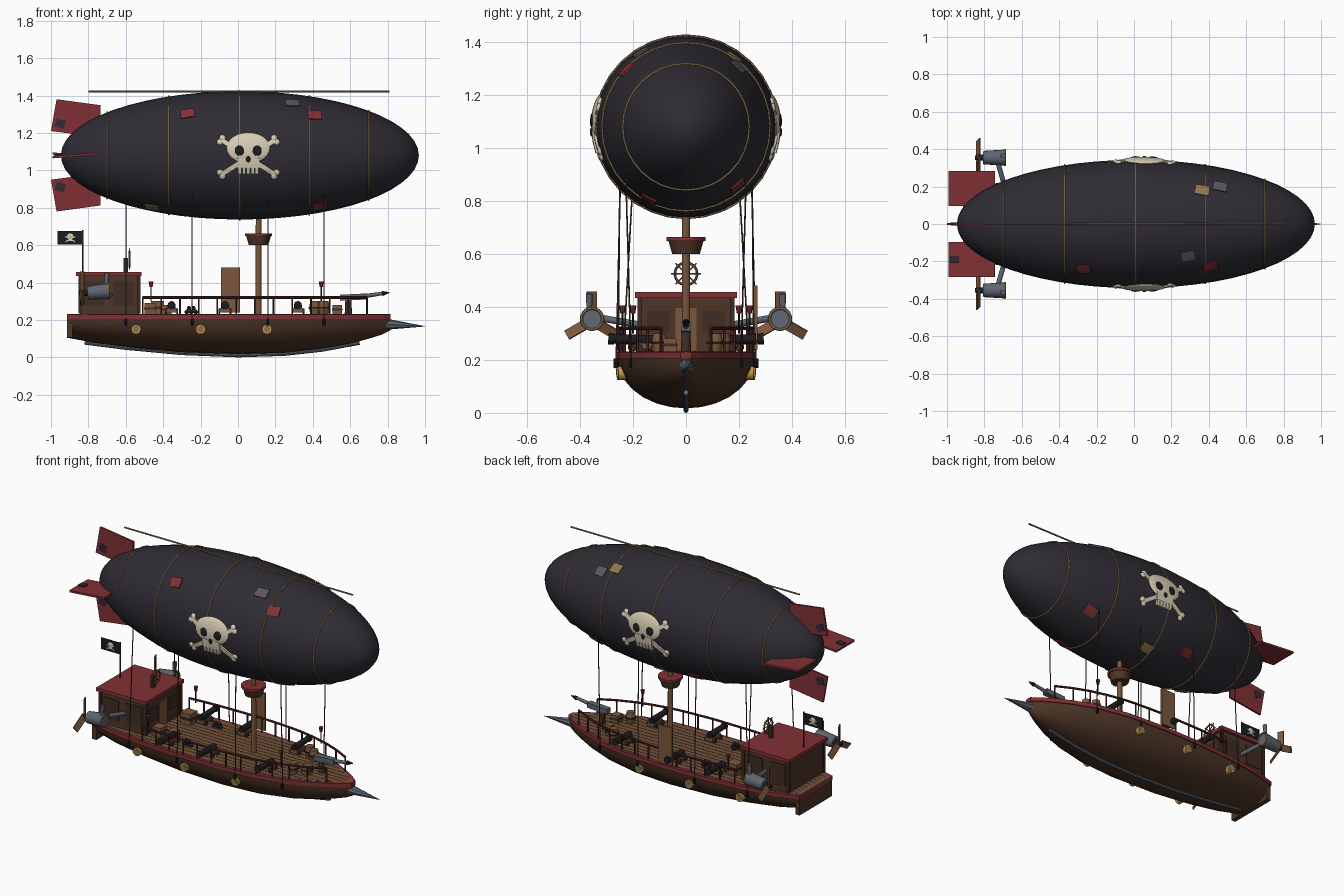
import bpy, bmesh, math
from math import sin, cos, pi, sqrt
from mathutils import Vector, Matrix

if "Cube" in bpy.data.objects:
    bpy.data.objects.remove(bpy.data.objects["Cube"])

COL = dict(cloth=(.028, .025, .034), red=(.22, .03, .035), hull=(.075, .036, .02), deck=(.17, .085, .042),
           wood=(.2, .095, .045), dark=(.05, .025, .018), rail=(.09, .02, .02), bone=(.68, .61, .45),
           gold=(.55, .32, .07), rope=(.28, .19, .08), cord=(.06, .045, .03), iron=(.012, .012, .015),
           steel=(.11, .13, .16), grey=(.1, .095, .11))
mats = {}

def finish(name, bm, col, smooth=False):
    if col not in mats:
        mats[col] = bpy.data.materials.new(col)
        mats[col].diffuse_color = (*COL[col], 1)
    bmesh.ops.recalc_face_normals(bm, faces=bm.faces)
    me = bpy.data.meshes.new(name)
    bm.to_mesh(me)
    bm.free()
    me.materials.append(mats[col])
    ob = bpy.data.objects.new(name, me)
    bpy.context.collection.objects.link(ob)
    if smooth:
        bpy.ops.object.select_all(action='DESELECT')
        ob.select_set(True)
        bpy.context.view_layer.objects.active = ob
        bpy.ops.object.shade_smooth_by_angle(angle=math.radians(40))
    return ob

def cube_bm(c, s, rot=Matrix(), cuts=0):
    bm = bmesh.new()
    bmesh.ops.create_cube(bm, size=1, matrix=Matrix.Translation(c) @ rot @ Matrix.Diagonal((*s, 1)))
    if cuts:
        bmesh.ops.subdivide_edges(bm, edges=bm.edges[:], cuts=cuts, use_grid_fill=True)
    return bm

def ball_bm(c, s, u=16, v=10):
    bm = bmesh.new()
    bmesh.ops.create_uvsphere(bm, u_segments=u, v_segments=v, radius=1,
                              matrix=Matrix.Translation(c) @ Matrix.Diagonal((*s, 1)))
    return bm

def box(name, c, s, col, rot=Matrix()):
    return finish(name, cube_bm(c, s, rot), col)

def ball(name, c, r, col):
    return finish(name, ball_bm(c, (r, r, r)), col, True)

def tube(name, p, q, r1, r2, col, seg=12):
    p, q = Vector(p), Vector(q)
    d = q - p
    bm = bmesh.new()
    bmesh.ops.create_cone(bm, cap_ends=True, segments=seg, radius1=r1, radius2=r2, depth=d.length,
                          matrix=Matrix.Translation((p + q) / 2) @ d.to_track_quat('Z', 'Y').to_matrix().to_4x4())
    return finish(name, bm, col, seg > 8)

def path(name, pts, r, col):
    for a, b in zip(pts, pts[1:]):
        tube(name, a, b, r, r, col, 8)

def prism(name, pts, offset, col):
    bm = bmesh.new()
    f = bm.faces.new([bm.verts.new(p) for p in pts])
    ext = bmesh.ops.extrude_face_region(bm, geom=[f])
    bmesh.ops.translate(bm, vec=offset, verts=[g for g in ext['geom'] if isinstance(g, bmesh.types.BMVert)])
    return finish(name, bm, col)

def torus(name, c, R, r, col, axis='X', seg=32, k=6):
    bm = bmesh.new()
    vs = []
    for i in range(seg):
        a = 2 * pi * i / seg
        for j in range(k):
            b = 2 * pi * j / k
            d, h = R + r * cos(b), r * sin(b)
            o = (h, d * cos(a), d * sin(a)) if axis == 'X' else (d * cos(a), h, d * sin(a))
            vs.append(bm.verts.new(Vector(c) + Vector(o)))
    for i in range(seg):
        for j in range(k):
            bm.faces.new([vs[(i + m) % seg * k + (j + n) % k] for m, n in ((0, 0), (1, 0), (1, 1), (0, 1))])
    return finish(name, bm, col, True)

# Balloon envelope with hoops and ridge pole
CZ = 1.08
def R(x):
    return .343 * sqrt(max(0, 1 - ((x - .01) / .957) ** 2))

bm = ball_bm((0, 0, 0), (1, 1, 1), 32, 28)
bm.transform(Matrix.Translation((.01, 0, CZ)) @ Matrix.Diagonal((.957, .343, .343, 1)) @ Matrix.Rotation(pi / 2, 4, 'Y'))
finish('envelope', bm, 'cloth', True)
for x in (-.7, -.37, .01, .38, .7):
    torus('hoop', (x, 0, CZ), R(x) + .001, .005, 'rope')
tube('ridge_pole', (-.8, 0, 1.421), (.81, 0, 1.421), .005, .005, 'rope', 8)

# Emblems and patches wrapped onto the envelope: local u along x, v around, w outward
def wrap(name, bm, cx, a, side, col):
    for v in bm.verts:
        x = cx + v.co.x
        r = R(x)
        t, r = a + v.co.y / r, r + v.co.z
        v.co = (x, side * r * cos(t), CZ + r * sin(t))
    finish(name, bm, col)

for s in (-1, 1):
    def put(name, bm, col):
        wrap(name, bm, .055, 0, s, col)
    for k in (-1, 1):
        put('crossbone', cube_bm((0, -.01, .002), (.34, .026, .012), Matrix.Rotation(k * .57, 4, 'Z'), 5), 'bone')
        for e in (-1, 1):
            for d in (-.011, .011):
                put('bone_knob', ball_bm((e * .145 - d * k * .6, e * k * .093 - .01 + d, .002), (.017, .017, .009)), 'bone')
        put('eye_socket', ball_bm((k * .046, .025, .014), (.026, .027, .006)), 'iron')
    put('cranium', ball_bm((0, .04, .003), (.116, .083, .014), 24, 12), 'bone')
    put('jaw', cube_bm((0, -.04, .004), (.12, .05, .02), cuts=3), 'bone')
    put('nose_hole', ball_bm((0, -.02, .015), (.012, .016, .006)), 'iron')
    for i in range(5):
        put('tooth', cube_bm((-.046 + .023 * i, -.075, .004), (.018, .046, .018), cuts=2), 'bone')
for x, a, s, col in ((-.27, .75, -1, 'red'), (.29, 1.02, -1, 'grey'), (.41, .76, -1, 'red'), (.365, .97, 1, 'rope'),
                     (.46, .85, 1, 'grey'), (.44, -1.1, -1, 'red'), (-.46, -1.2, -1, 'rope'), (.5, -.85, 1, 'red'),
                     (.05, -1.05, 1, 'rope'), (-.22, -.85, 1, 'red')):
    wrap('patch', cube_bm((0, 0, .003), (.075, .06, .006), Matrix.Rotation(.1, 4, 'Z'), 3), x, a, s, col)

# Tail fins
for s in (-1, 1):
    prism('vertical_fin', [(x, -.006, CZ + s * r) for x, r in ((-.97, .3), (-.735, .268), (-.738, .096), (-1, .13))],
          (0, .012, 0), 'red')
    box('fin_patch', (-.95, 0, CZ + s * .17), (.05, .016, .045), 'cloth', Matrix.Rotation(.3, 4, 'Y'))
    box('side_fin', (-.868, s * .19, CZ), (.248, .185, .012), 'red', Matrix.Rotation(s * .08, 4, 'Y'))
box('fin_patch', (-.96, -.19, CZ), (.045, .035, .016), 'cloth', Matrix.Rotation(-.08, 4, 'Y'))

# Hull lofted from stations (x, half beam, bottom z)
ST = [(-.915, .165, .105), (-.75, .21, .075), (-.55, .24, .05), (-.3, .257, .027), (0, .26, .017), (.25, .245, .024),
      (.45, .205, .046), (.6, .147, .073), (.7, .095, .1), (.77, .05, .122), (.815, .014, .145)]
def at(x, k=1):
    for a, b in zip(ST, ST[1:]):
        if x <= b[0]:
            return a[k] + (b[k] - a[k]) * (x - a[0]) / (b[0] - a[0])
    return ST[-1][k]

bm = bmesh.new()
rows = [[bm.verts.new((x, w * cos(pi * i / 14), .21 - (.21 - b) * sin(pi * i / 14))) for i in range(15)] for x, w, b in ST]
for a, b in zip(rows, rows[1:]):
    for i in range(14):
        bm.faces.new((a[i], a[i + 1], b[i + 1], b[i]))
bm.faces.new(rows[0])
bm.faces.new(rows[-1])
finish('hull', bm, 'hull', True)
def outline(off, z):
    return [(x, max(w + off, .004), z) for x, w, b in ST] + [(x, -max(w + off, .004), z) for x, w, b in ST[::-1]]
prism('gunwale', outline(.006, .205), (0, 0, .025), 'red')
prism('deck', outline(-.014, .21), (0, 0, .022), 'deck')
for i in range(-6, 7):
    y = i * .034
    xs = [x * .02 for x in range(-44, 40) if at(x * .02) - .02 > abs(y)]
    box('plank_seam', ((xs[0] + xs[-1]) / 2, y, .232), (xs[-1] - xs[0], .003, .002), 'dark')
box('stern_board', (-.9, 0, .155), (.03, .325, .1), 'hull')
path('keel', [(x, 0, z) for x, z in ((-.82, .078), (-.6, .05), (-.3, .022), (0, .01), (.25, .018), (.45, .04), (.65, .077))], .01, 'steel')
tube('bow_spike', (.775, 0, .178), (1, 0, .166), .032, .001, 'steel', 8)

# Rails, portholes, ropes and lanterns on both sides
for s in (-1, 1):
    xs = [-.51 + .1 * i for i in range(13)]
    path('rail', [(x, s * (at(x) - .006), .32) for x in xs], .007, 'rail')
    for x in xs:
        tube('rail_post', (x, s * (at(x) - .006), .225), (x, s * (at(x) - .006), .32), .005, .005, 'rail', 6)
    for x in (-.545, -.2, .155):
        y = s * at(x) * .93
        tube('porthole', (x, y - s * .02, .152), (x, y + s * .022, .15), .026, .026, 'gold', 16)
        tube('porthole_glass', (x, y, .152), (x, y + s * .024, .15), .017, .017, 'rope', 16)
    for x in (-.6, -.245, .16, .46):
        y = at(x) + .006
        ye = min(.25, R(x) * .75)
        tube('rope', (x, s * y, .19), (x, s * ye, CZ - sqrt(R(x) ** 2 - ye ** 2) + .01), .003, .003, 'cord', 6)
        tube('rope_hook', (x, s * (y + .003), .17), (x, s * (y + .003), .205), .007, .007, 'iron', 8)
    for x in (-.465, .445):
        y = s * (at(x) - .006)
        tube('lantern_post', (x, y, .3), (x, y, .375), .004, .004, 'iron', 6)
        tube('lantern', (x, y, .375), (x, y, .405), .008, .013, 'red', 8)
    # Cannons
    for x in (-.355, -.07, .32):
        y = at(x)
        tube('cannon_barrel', (x, s * (y - .12), .272), (x, s * (y + .03), .28), .022, .016, 'iron')
        tube('cannon_muzzle', (x, s * (y + .018), .279), (x, s * (y + .034), .28), .021, .021, 'iron')
        ball('cannon_knob', (x, s * (y - .128), .272), .011, 'iron')
        box('gun_carriage', (x, s * (y - .085), .252), (.05, .09, .022), 'wood')
        for dx in (-.03, .03):
            for dy in (.055, .11):
                tube('carriage_wheel', (x + dx - .005, s * (y - dy), .246), (x + dx + .005, s * (y - dy), .246), .014, .014, 'dark')
    # Engine nacelles with three-bladed propellers
    y = s * .355
    tube('nacelle', (-.805, y, .345), (-.69, y, .355), .036, .043, 'steel', 16)
    torus('nacelle_ring', (-.69, y, .355), .04, .006, 'rope', seg=20)
    tube('prop_shaft', (-.85, y, .345), (-.8, y, .345), .012, .018, 'iron')
    for a in (90, 210, 330):
        M = Matrix.Rotation(math.radians(a), 4, 'X')
        c = Vector((-.832, y, .348)) + M @ Vector((0, .06, 0))
        box('prop_blade', c, (.008, .1, .04), 'wood', M @ Matrix.Rotation(.45, 4, 'Y'))
    tube('exhaust', (-.705, y + s * .01, .38), (-.7, y + s * .01, .45), .01, .013, 'steel')
    tube('engine_strut', (-.73, y - s * .02, .36), (-.68, s * .16, .33), .013, .013, 'steel')

# Cabin
box('cabin', (-.6875, 0, .33), (.315, .35, .21), 'hull')
box('cabin_roof', (-.69, 0, .445), (.35, .385, .022), 'red')
box('door', (-.529, 0, .315), (.008, .08, .16), 'wood')
for s in (-1, 1):
    box('front_window', (-.529, s * .105, .345), (.008, .085, .08), 'dark')
    for x in (-.77, -.61):
        box('wall_panel', (x, s * .176, .34), (.11, .008, .13), 'dark')
    for x in (-.845, -.53):
        box('corner_post', (x, s * .175, .335), (.018, .018, .2), 'dark')

# Steering wheel on the roof
torus('wheel_rim', (-.58, 0, .525), .042, .005, 'wood', seg=24)
for i in range(4):
    v = Vector((0, cos(i * pi / 4), sin(i * pi / 4))) * .056
    tube('wheel_spoke', Vector((-.58, 0, .525)) - v, Vector((-.58, 0, .525)) + v, .003, .003, 'wood', 6)
box('wheel_stand', (-.6, 0, .49), (.022, .022, .08), 'dark')

# Stern flag
tube('flag_pole', (-.83, 0, .45), (-.83, 0, .68), .005, .005, 'dark', 8)
box('flag', (-.897, 0, .64), (.135, .006, .072), 'iron')
finish('flag_skull', ball_bm((-.897, 0, .648), (.02, .006, .017)), 'bone')
box('flag_jaw', (-.897, 0, .629), (.02, .009, .016), 'bone')
for k in (-1, 1):
    box('flag_bone', (-.897, 0, .632), (.06, .008, .006), 'bone', Matrix.Rotation(k * .5, 4, 'Y'))

# Mast, lookout and boarding plank
tube('mast', (.11, 0, .22), (.11, 0, .76), .016, .015, 'wood')
tube('lookout', (.11, 0, .6), (.11, 0, .655), .052, .068, 'hull')
torus('lookout_rim', (.11, 0, .656), .067, .008, 'red', seg=16).rotation_euler = (0, 0, 0)
bm = bmesh.new()
bmesh.ops.create_cone(bm, cap_ends=True, segments=16, radius1=.073, radius2=.073, depth=.014, matrix=Matrix.Translation((.11, 0, .656)))
bpy.data.objects.remove(bpy.data.objects['lookout_rim'])
finish('lookout_rim', bm, 'red')
box('boarding_plank', (-.04, .263, .36), (.1, .012, .24), 'wood')

# Bow gun
tube('gun_post', (.59, 0, .225), (.59, 0, .31), .02, .016, 'dark')
box('gun_body', (.615, 0, .322), (.14, .036, .032), 'steel', Matrix.Rotation(-.05, 4, 'Y'))
tube('gun_barrel', (.66, 0, .325), (.78, 0, .343), .012, .009, 'steel')
tube('gun_tip', (.77, 0, .341), (.81, 0, .347), .014, .002, 'iron', 8)

# Deck cargo
for x, y, w in ((-.43, .12, .07), (-.38, -.1, .05), (.53, -.06, .05), (-.47, -.12, .06)):
    box('crate', (x, y, .231 + w / 2), (w, w, w), 'wood')
    box('crate_band', (x, y, .231 + w / 2), (w + .006, w + .006, w * .2), 'dark')
for x, y in ((.46, .11), (.41, .14), (.46, -.1)):
    tube('barrel_low', (x, y, .23), (x, y, .265), .024, .03, 'wood')
    tube('barrel_high', (x, y, .265), (x, y, .3), .03, .024, 'wood')
    tube('barrel_band', (x, y, .26), (x, y, .27), .032, .032, 'iron')
for s in (-1, 1):
    for dx, dy, dz in ((-.024, 0, 0), (0, 0, 0), (.024, 0, 0), (-.012, 0, .02), (.012, 0, .02), (0, .024, 0)):
        ball('cannonball', (-.25 + dx, s * .15 + dy, .243 + dz), .012, 'iron')

for m in bpy.data.materials:
    if m.users and not m.is_grease_pencil:
        m.use_nodes = True
        m.node_tree.nodes["Principled BSDF"].inputs["Base Color"].default_value = m.diffuse_color
